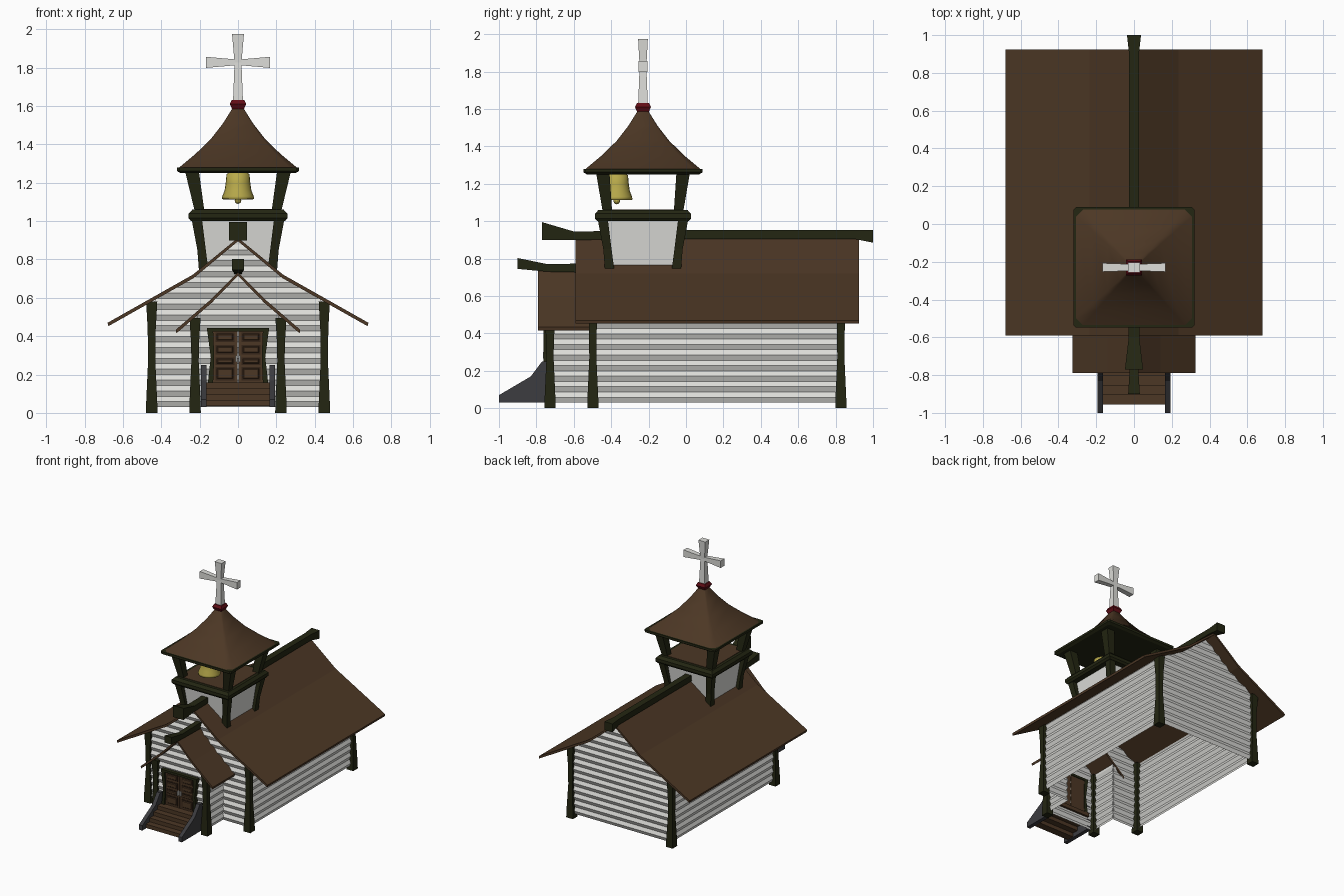
import bpy, bmesh, math
from mathutils import Vector

if "Cube" in bpy.data.objects:
    bpy.data.objects.remove(bpy.data.objects["Cube"])


def material(name, r, g, b):
    m = bpy.data.materials.new(name)
    m.diffuse_color = (r, g, b, 1)
    m.use_nodes = True
    m.node_tree.nodes["Principled BSDF"].inputs["Base Color"].default_value = m.diffuse_color
    return m


BROWN = material("roof_brown", 0.072, 0.038, 0.018)
DOOR = material("dark_door_brown", 0.035, 0.018, 0.009)
GREEN = material("dark_green_timber", 0.017, 0.019, 0.006)
WHITE = material("white_paint", 0.72, 0.72, 0.69)
RED = material("deep_red", 0.12, 0.004, 0.008)
GOLD = material("bell_gold", 0.48, 0.40, 0.07)
STONE = material("dark_stone", 0.045, 0.045, 0.05)


def finish(name, bm, mat, recalc=True):
    if recalc:
        bmesh.ops.recalc_face_normals(bm, faces=bm.faces)
    me = bpy.data.meshes.new(name)
    bm.to_mesh(me)
    bm.free()
    me.materials.append(mat)
    ob = bpy.data.objects.new(name, me)
    bpy.context.collection.objects.link(ob)
    return ob


def loft(name, mat, rings, smooth=False):
    """Skin a list of point rings and cap both ends."""
    bm = bmesh.new()
    rows = [[bm.verts.new(p) for p in r] for r in rings]
    n = len(rows[0])
    for a, b in zip(rows, rows[1:]):
        for i in range(n):
            j = (i + 1) % n
            bm.faces.new((a[i], a[j], b[j], b[i])).smooth = smooth
    bm.faces.new(rows[0])
    bm.faces.new(rows[-1])
    return finish(name, bm, mat)


def square(cx, cy, z, hx, hy=None):
    hy = hx if hy is None else hy
    return [(cx - hx, cy - hy, z), (cx + hx, cy - hy, z), (cx + hx, cy + hy, z), (cx - hx, cy + hy, z)]


def rounded(cy, z, h, c):
    pts = []
    for k in range(4):
        for t in (-1, 1):
            v = Vector((h, t * h * (1 - c), 0))
            a = k * math.pi / 2
            pts.append((v.x * math.cos(a) - v.y * math.sin(a),
                        cy + v.x * math.sin(a) + v.y * math.cos(a), z))
    return pts


def box(name, mat, x0, x1, y0, y1, z0, z1):
    cx, cy, hx, hy = (x0 + x1) / 2, (y0 + y1) / 2, (x1 - x0) / 2, (y1 - y0) / 2
    return loft(name, mat, [square(cx, cy, z, hx, hy) for z in (z0, z1)])


def roof(name, prof, y0, y1, t):
    right = [(x, z + t) for x, z in prof]
    under = [(x - 0.004, z) if x else (x, z) for x, z in prof]
    ring = [(-x, z) for x, z in right[:0:-1]] + right + under[::-1] + [(-x, z) for x, z in under[1:]]
    loft(name, BROWN, [[(x, y, z) for x, z in ring] for y in (y0, y1)])


# Zigzag clapboard walls
PITCH, DEPTH, BASE = 0.0283, 0.013, 0.03


def levels(top):
    n = int((top - BASE) / PITCH)
    return [(BASE + i * PITCH, DEPTH * (i % 2)) for i in range(n + 1)] + [(top, 0)]


def width(prof, z, limit):
    for (x0, z0), (x1, z1) in zip(prof, prof[1:]):
        if z1 <= z <= z0:
            return min(limit, x0 + (x1 - x0) * (z0 - z) / (z0 - z1))
    return limit if z < prof[-1][1] else 0


def siding(name, quads, outward):
    bm = bmesh.new()
    for q in quads:
        f = bm.faces.new([bm.verts.new(p) for p in q])
        f.normal_update()
        if f.normal.dot(Vector(outward)) < 0:
            f.normal_flip()
    bmesh.ops.remove_doubles(bm, verts=bm.verts, dist=1e-5)
    finish(name, bm, WHITE, False)


def gable_wall(name, y, s, prof, limit, hole=None, hole_limit=0):
    quads = []
    lv = levels(prof[0][1])
    for (za, da), (zb, db) in zip(lv, lv[1:]):
        wa, wb = width(prof, za, limit), max(width(prof, zb, limit), 0.001)
        ha, hb = [width(hole, z, hole_limit) if hole else 0 for z in (za, zb)]
        for m in (-1, 1):
            quads.append([(m * ha, y + s * da, za), (m * wa, y + s * da, za),
                          (m * wb, y + s * db, zb), (m * hb, y + s * db, zb)])
    siding(name, quads, (0, s, 0))


def side_walls(name, x, y0, y1, top):
    lv = levels(top)
    for m, side in ((-1, "left"), (1, "right")):
        siding(f"{name}_{side}", [[(m * (x + da), y0, za), (m * (x + da), y1, za),
                                   (m * (x + db), y1, zb), (m * (x + db), y0, zb)]
                                  for (za, da), (zb, db) in zip(lv, lv[1:])], (m, 0, 0))


MAIN = [(0, 0.895), (0.235, 0.703), (0.68, 0.452)]
PORCH = [(0, 0.715), (0.14, 0.575), (0.325, 0.415)]
gable_wall("nave_front_wall", -0.5, -1, MAIN, 0.445, PORCH, 0.22)
gable_wall("nave_back_wall", 0.825, 1, MAIN, 0.445)
side_walls("nave_wall", 0.445, -0.5, 0.825, 0.585)
gable_wall("porch_front_wall", -0.725, -1, PORCH, 0.215)
side_walls("porch_wall", 0.215, -0.725, -0.5, 0.5)
roof("nave_roof", MAIN, -0.59, 0.925, 0.018)
roof("porch_roof", PORCH, -0.79, -0.5, 0.018)


# Ridge beams with flared ends: (y, half width, bottom, top)
def beam(name, secs):
    loft(name, GREEN, [[(-w, y, a), (w, y, a), (w, y, b), (-w, y, b)] for y, w, a, b in secs])


beam("nave_ridge_beam", [(-0.77, 0.048, 0.9, 0.995), (-0.6, 0.028, 0.9, 0.945), (0.0, 0.026, 0.905, 0.952),
                         (0.9, 0.026, 0.905, 0.952), (1.0, 0.037, 0.885, 0.953)])
beam("porch_ridge_beam", [(-0.9, 0.031, 0.745, 0.803), (-0.74, 0.021, 0.73, 0.77), (-0.5, 0.021, 0.725, 0.775)])

# Waisted corner posts
for m in (-1, 1):
    for name, x, y, top in (("nave_front_post", 0.45, -0.498, 0.58), ("nave_back_post", 0.45, 0.828, 0.58),
                            ("porch_post", 0.224, -0.727, 0.495)):
        loft(name, GREEN, [square(m * x, y, z, h) for z, h in
                           ((0, 0.03), (0.05, 0.029), (0.27, 0.019), (top * 0.75, 0.021), (top, 0.029))])

# Steps between stone cheeks
for i in range(4):
    box("step", BROWN, -0.165, 0.165, -0.955 + 0.05 * i, -0.895 + 0.05 * i + (0.03 if i == 3 else 0),
        0.035 + 0.031 * i, 0.066 + 0.031 * i)
CHEEK = [(-1, 0.03), (-1, 0.07), (-0.83, 0.17), (-0.77, 0.25), (-0.735, 0.25), (-0.735, 0.03)]
for m in (-1, 1):
    loft("step_cheek", STONE, [[(m * x, y, z) for y, z in CHEEK] for x in (0.163, 0.194)])

# Double door with waisted frame, raised panels and handles
for m in (-1, 1):
    loft("door_frame_side", GREEN, [[(m * a, -0.762, z), (m * b, -0.762, z), (m * b, -0.72, z), (m * a, -0.72, z)]
                                    for z, a, b in ((0.15, 0.13, 0.158), (0.29, 0.124, 0.142), (0.44, 0.13, 0.162))])
    box("door_leaf", BROWN, *sorted((m * 0.002, m * 0.13)), -0.748, -0.725, 0.155, 0.43)
    for z0, z1 in ((0.17, 0.24), (0.25, 0.29), (0.305, 0.355), (0.37, 0.42)):
        box("door_panel_surround", DOOR, *sorted((m * 0.018, m * 0.118)), -0.752, -0.746, z0, z1)
        cx, cz, hx, hz = m * 0.068, (z0 + z1) / 2, 0.042, (z1 - z0) / 2 - 0.008
        loft("door_panel", BROWN, [[(cx - hx + e, y, cz - hz + e), (cx + hx - e, y, cz - hz + e),
                                    (cx + hx - e, y, cz + hz - e), (cx - hx + e, y, cz + hz - e)]
                                   for y, e in ((-0.751, 0), (-0.757, 0.005))])
    box("door_handle", WHITE, *sorted((m * 0.006, m * 0.014)), -0.764, -0.748, 0.265, 0.3)
box("door_frame_top", GREEN, -0.162, 0.162, -0.764, -0.72, 0.425, 0.443)

# Bell tower
TY = -0.23
loft("tower_base", WHITE, [square(0, TY, 0.755, 0.178), square(0, TY, 1.01, 0.203)])
for sx in (-1, 1):
    for sy in (-1, 1):
        loft("tower_lower_post", GREEN, [square(sx * c, TY + sy * c, z, h) for z, c, h in
                                         ((0.735, 0.178, 0.025), (0.85, 0.19, 0.022), (1.01, 0.215, 0.027))])
        loft("tower_upper_post", GREEN, [square(sx * x, TY + sy * y, z, h) for z, x, y, h in
                                         ((1.05, 0.2, 0.19, 0.025), (1.26, 0.24, 0.215, 0.036))])
loft("belfry_ledge", GREEN, [square(0, TY, z, h) for z, h in
                             ((1.0, 0.245), (1.015, 0.257), (1.04, 0.257), (1.06, 0.238))])
box("belfry_floor", BROWN, -0.215, 0.215, TY - 0.215, TY + 0.215, 1.055, 1.063)
loft("belfry_eave", GREEN, [rounded(TY, z, h, 0.04) for z, h in ((1.25, 0.3), (1.262, 0.319), (1.28, 0.319))])
loft("belfry_roof", BROWN, [rounded(TY, z, h, 0.12) for z, h in
                            ((1.275, 0.312), (1.35, 0.222), (1.43, 0.14), (1.51, 0.078), (1.59, 0.028))], True)

# Bell and clapper
BELL = [(0.045, 1.255), (0.06, 1.245), (0.064, 1.2), (0.07, 1.16), (0.082, 1.13), (0.084, 1.115), (0.07, 1.113)]
loft("bell", GOLD, [[(r * math.cos(a), -0.37 + r * math.sin(a), z)
                     for a in (k * math.pi / 10 for k in range(20))] for r, z in BELL], True)
bm = bmesh.new()
bmesh.ops.create_icosphere(bm, subdivisions=2, radius=0.018)
bmesh.ops.translate(bm, verts=bm.verts, vec=(0, -0.37, 1.108))
finish("clapper", bm, GOLD)

# Red finial and flared cross
loft("finial", RED, [square(0, TY, z, h) for z, h in ((1.575, 0.026), (1.61, 0.043), (1.632, 0.032))])
loft("cross_upright", WHITE, [square(0, TY, z, h, d) for z, h, d in
                              ((1.62, 0.026, 0.026), (1.828, 0.018, 0.018), (1.975, 0.031, 0.026))])
loft("cross_arms", WHITE, [[(x, TY - d, 1.828 - h), (x, TY + d, 1.828 - h), (x, TY + d, 1.828 + h), (x, TY - d, 1.828 + h)]
                           for x, h, d in ((-0.168, 0.029, 0.023), (0, 0.014, 0.017), (0.168, 0.029, 0.023))])
